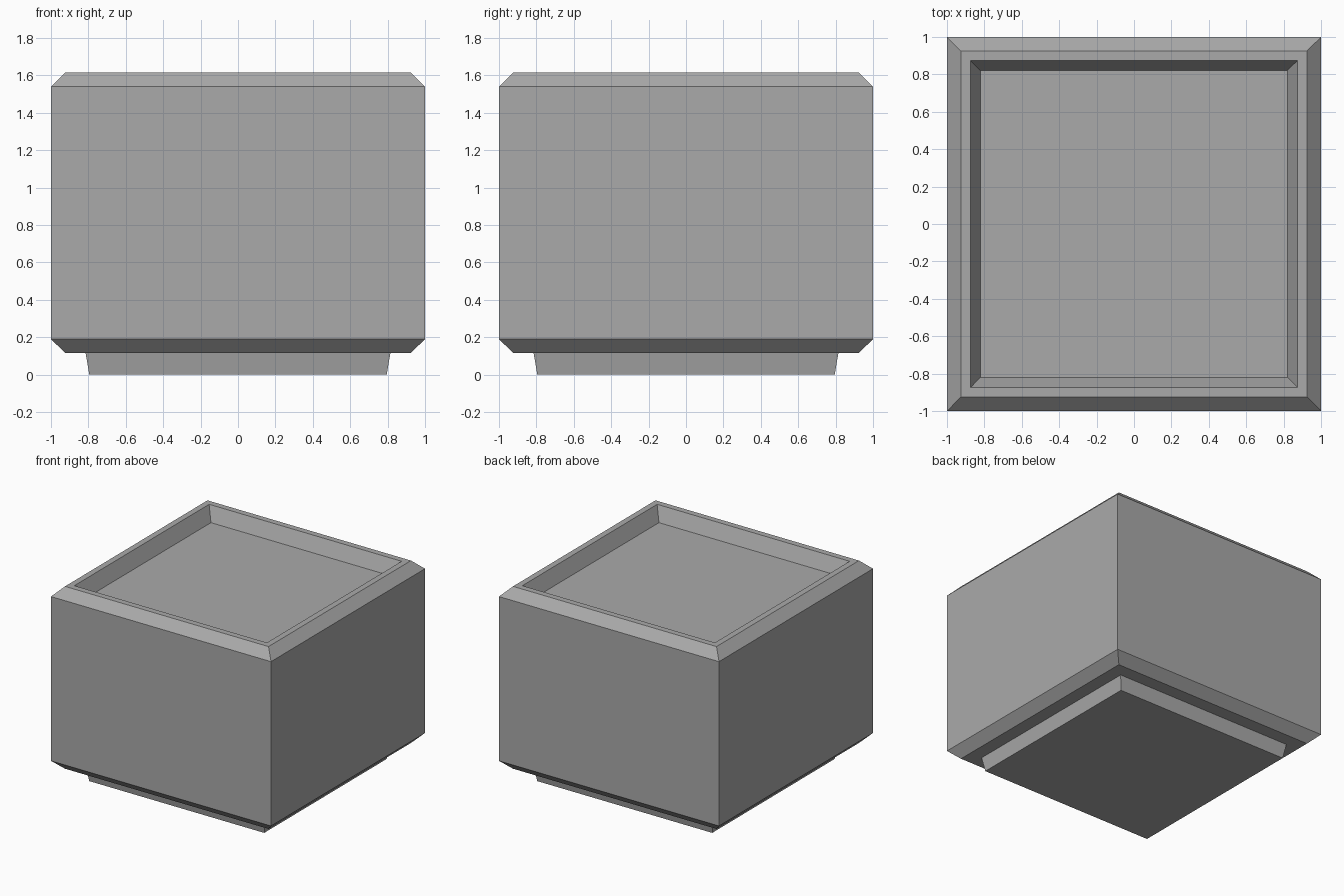
import bpy
import bmesh

default_cube = bpy.data.objects.get("Cube")
if default_cube:
    bpy.data.objects.remove(default_cube, do_unlink=True)

grey = bpy.data.materials.new("plain grey")
grey.use_nodes = True
colour = (0.4, 0.4, 0.4, 1)
grey.diffuse_color = colour
grey.node_tree.nodes["Principled BSDF"].inputs["Base Color"].default_value = colour


def square_loft(name, profile):
    """Join square rings of (half width, height) and cap both ends."""
    bm = bmesh.new()
    rings = [[bm.verts.new((sx * half, sy * half, z))
              for sx, sy in ((-1, -1), (1, -1), (1, 1), (-1, 1))]
             for half, z in profile]
    for low, high in zip(rings, rings[1:]):
        for i in range(4):
            j = (i + 1) % 4
            bm.faces.new((low[i], low[j], high[j], high[i]))
    bm.faces.new(rings[0][::-1])
    bm.faces.new(rings[-1])
    bmesh.ops.recalc_face_normals(bm, faces=bm.faces)
    mesh = bpy.data.meshes.new(name)
    bm.to_mesh(mesh)
    bm.free()
    mesh.materials.append(grey)
    obj = bpy.data.objects.new(name, mesh)
    bpy.context.collection.objects.link(obj)
    return obj


# Closed block: tapered foot, bevelled walls, flat rim and sunken top
square_loft("stacking_block", [
    (0.795, 0), (0.815, 0.117),           # foot
    (0.925, 0.117), (1, 0.19),            # underside and lower bevel
    (1, 1.54), (0.925, 1.615),            # walls and upper bevel
    (0.875, 1.615), (0.82, 1.5),          # rim and recess
])
